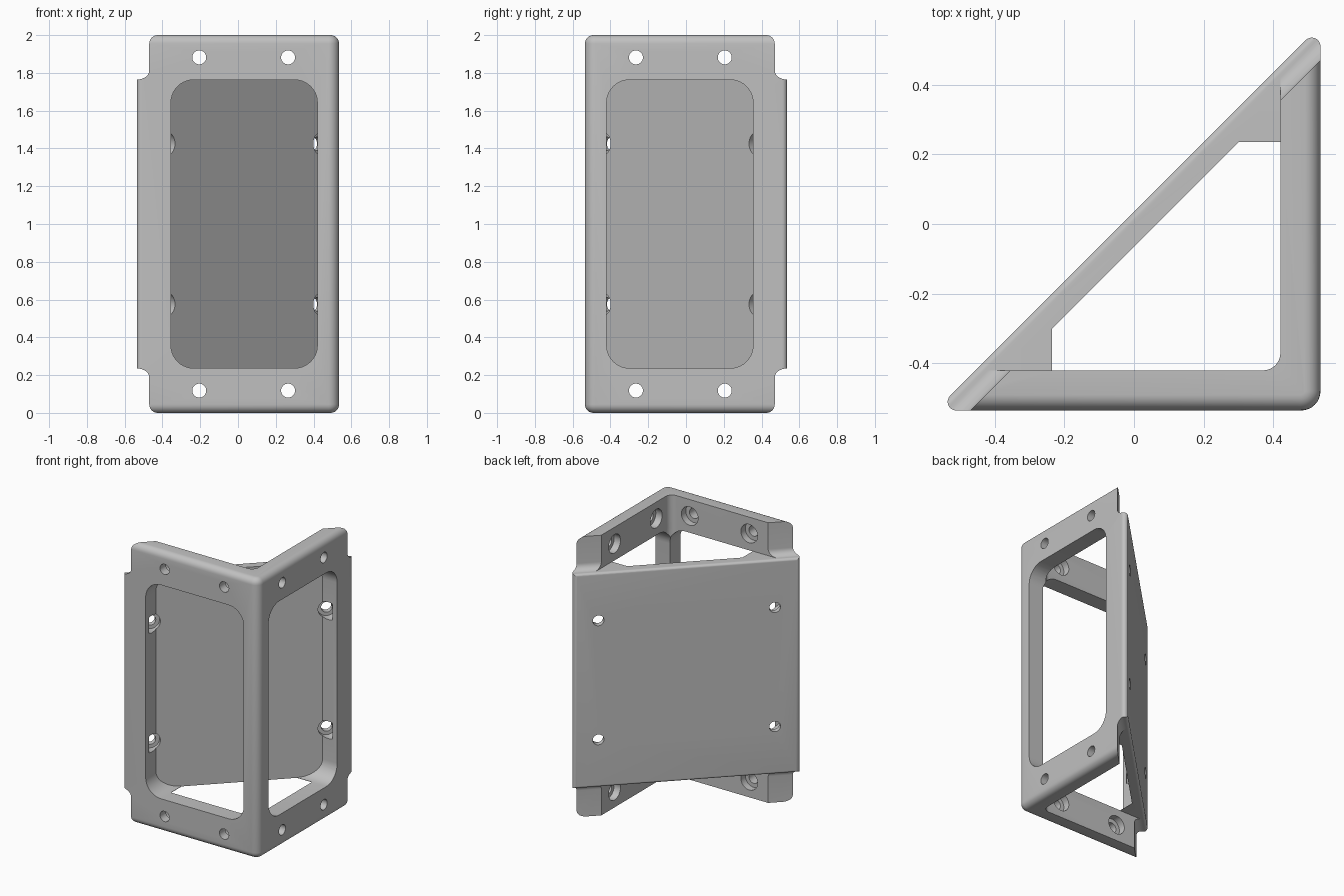
import bpy, bmesh, math
from mathutils import Vector

cube = bpy.data.objects.get("Cube")
if cube:
    bpy.data.objects.remove(cube)

OUT, INN = 0.535, 0.42          # outer and inner faces of the two walls
N_IN, N_OUT = -0.065, 0.035     # inner and outer plate planes: y = x + N
Z0, Z1 = 0.235, 1.765           # plate bottom and top
ROOT = math.sqrt(2)

grey = bpy.data.materials.new("plain_grey")
grey.use_nodes = True
grey.diffuse_color = (0.53, 0.53, 0.53, 1)
grey.node_tree.nodes["Principled BSDF"].inputs["Base Color"].default_value = (0.53, 0.53, 0.53, 1)


def rounded(corners, steps=8):
    """Polygon from (x, y, radius) corners."""
    pts = []
    for i, (x, y, r) in enumerate(corners):
        p = Vector((x, y))
        if r == 0:
            pts.append(p)
            continue
        a = (Vector(corners[i - 1][:2]) - p).normalized()
        b = (Vector(corners[(i + 1) % len(corners)][:2]) - p).normalized()
        half = a.angle(b) / 2
        centre = p + (a + b).normalized() * r / math.sin(half)
        start = p + a * r / math.tan(half) - centre
        end = p + b * r / math.tan(half) - centre
        sweep = math.pi - 2 * half
        for k in range(steps + 1):
            t = k / steps
            pts.append(centre + (start * math.sin((1 - t) * sweep) + end * math.sin(t * sweep)) / math.sin(sweep))
    return pts


def loft(name, loops):
    """Closed solid through loops with equal point counts."""
    bm = bmesh.new()
    rings = [[bm.verts.new(p) for p in loop] for loop in loops]
    for lo, hi in zip(rings, rings[1:]):
        for i in range(len(lo)):
            bm.faces.new((lo[i - 1], lo[i], hi[i], hi[i - 1]))
    bm.faces.new(rings[0])
    bm.faces.new(rings[-1])
    bmesh.ops.recalc_face_normals(bm, faces=bm.faces)
    mesh = bpy.data.meshes.new(name)
    bm.to_mesh(mesh)
    bm.free()
    obj = bpy.data.objects.new(name, mesh)
    bpy.context.collection.objects.link(obj)
    mesh.materials.append(grey)
    return obj


def prism(name, pts, h0, h1, place):
    return loft(name, [[place(p[0], p[1], h) for p in pts] for h in (h0, h1)])


def upright(a, b, h):
    return (a, b, h)


def swap(p):
    """Reflect from the front wall to the right wall."""
    return (-p[1], -p[0], p[2])


def diagonal(n, z, s):
    """n across the plate, s along it."""
    return ((s - n) / ROOT, (s + n) / ROOT, z)


# Triangular body with rounded outer top and bottom edges
def outline(d):
    return rounded([(-OUT + d - N_OUT, -OUT + d, 0.025),
                    (OUT - d, -OUT + d, 0.056 - d),
                    (OUT - d, OUT - d + N_OUT, 0.025)])


EDGE = 0.045
arc = [math.pi / 2 * k / 6 for k in range(7)]
layers = [(EDGE * (1 - math.sin(t)), EDGE * (1 - math.cos(t))) for t in arc]
layers += [(d, 2 - z) for d, z in reversed(layers)]
body = loft("corner_bracket", [[(p.x, p.y, z) for p in outline(d)] for d, z in layers])
cutters = []

# Hollow between the walls and the plate, leaving the corner gussets
lo, hi = -0.235, 0.30
hollow = rounded([(lo, -INN, 0), (INN, -INN, 0.05), (INN, -lo, 0),
                  (hi, hi + N_IN, 0), (lo, lo + N_IN, 0)])
cutters.append(prism("hollow", hollow, -0.1, 2.1, upright))

# Space above and below the plate, and coved notches at the wall ends
above = rounded([(-0.9, -INN, 0), (INN, -INN, 0.05), (INN, 0.9, 0), (-0.9, 0.9, 0)])
n0, n1 = N_IN / ROOT, N_OUT / ROOT
notch = rounded([(n0, 2.1, 0), (n0, Z1, 0.046), (n1, Z1, 0.018),
                 (n1, Z1 - 0.025, 0), (0.3, Z1 - 0.025, 0), (0.3, 2.1, 0)])
for flip in (False, True):
    def turn(z):
        return 2 - z if flip else z
    cutters.append(prism("notch", [(p.x, turn(p.y)) for p in notch], -1.2, 1.2, diagonal))
    cutters.append(prism("clearance", above, turn(Z1), turn(2.1), upright))

# Rounded windows running up to the plate
window = rounded([(-0.355, Z0 + 0.002, 0.12), (INN, Z0 + 0.002, 0.12),
                  (INN, Z1 - 0.002, 0.12), (-0.355, Z1 - 0.002, 0.12)], 10)


def window_place(a, b, h):
    return (a, a + N_IN if h else -0.7, b)


cutters.append(prism("front_window", window, 0, 1, window_place))
cutters.append(prism("right_window", window, 0, 1, lambda a, b, h: swap(window_place(a, b, h))))


# Counterbored screw holes
def circle(x, y, r, n=28):
    return [(x + r * math.cos(math.tau * k / n), y + r * math.sin(math.tau * k / n)) for k in range(n)]


def front_place(a, b, h):
    return (a, h, b)


def right_place(a, b, h):
    return swap((a, h, b))


def plate_place(a, b, h):
    return diagonal(h, b, a)


for z in (0.118, 1.882):
    for x in (-0.205, 0.265):
        for place in (front_place, right_place):
            cutters.append(prism("wall_hole", circle(x, z, 0.037), -0.6, -0.40, place))
            cutters.append(prism("wall_bore", circle(x, z, 0.066), -0.47, -0.40, place))
for z in (0.575, 1.425):
    for s in (-0.41 * ROOT, 0.41 * ROOT):
        cutters.append(prism("plate_hole", circle(s, z, 0.037), n0 - 0.02, n1 + 0.05, plate_place))
        cutters.append(prism("plate_bore", circle(s, z, 0.062), n0 - 0.055, n0 + 0.03, plate_place))

# Apply the cuts
bpy.context.view_layer.objects.active = body
for cutter in cutters:
    cutter.hide_render = True
    mod = body.modifiers.new("cut", 'BOOLEAN')
    mod.operation = 'DIFFERENCE'
    mod.solver = 'EXACT'
    mod.object = cutter
    bpy.ops.object.modifier_apply(modifier=mod.name)
for cutter in cutters:
    bpy.data.objects.remove(cutter)

for obj in bpy.context.selected_objects:
    obj.select_set(False)
body.select_set(True)
bpy.ops.object.shade_smooth_by_angle(angle=math.radians(30))
